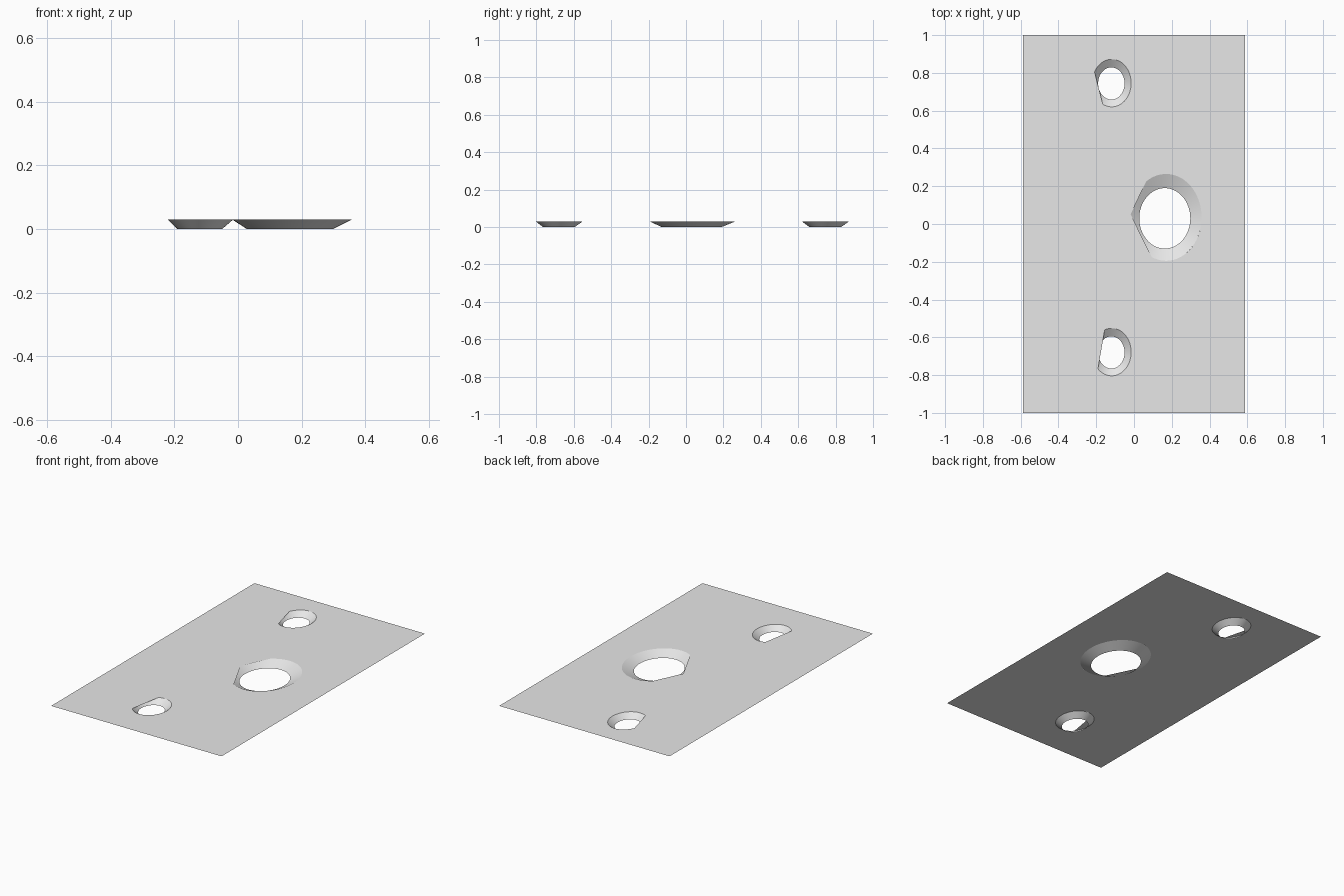
import bpy, bmesh
from math import sin, cos, radians
from mathutils import Vector

cube = bpy.data.objects.get("Cube")
if cube:
    bpy.data.objects.remove(cube, do_unlink=True)

HEIGHT = 0.03
HALF_X, HALF_Y = 0.587, 1.0
SEGMENTS = 64

grey = bpy.data.materials.new("light_grey")
grey.use_nodes = True
grey.diffuse_color = (0.8, 0.8, 0.8, 1)
grey.node_tree.nodes["Principled BSDF"].inputs["Base Color"].default_value = (0.8, 0.8, 0.8, 1)

# name: rim centre, rim radii, floor centre, floor radii, open arc start and end, extra corner angles
HOLES = {
    "centre_countersink": ((0.17, 0.035), (0.188, 0.23), (0.163, 0.03), (0.135, 0.16), -114, 124, [176]),
    "back_countersink": ((-0.118, 0.746), (0.103, 0.126), (-0.12, 0.744), (0.07, 0.085), -117, 152, []),
    "front_countersink": ((-0.118, -0.678), (0.103, 0.126), (-0.12, -0.68), (0.07, 0.085), -135, 111, []),
}


def ellipse_point(centre, radii, degrees, z):
    a = radians(degrees)
    return Vector((centre[0] + radii[0] * cos(a), centre[1] + radii[1] * sin(a), z))


def finish(name, bm):
    mesh = bpy.data.meshes.new(name)
    bm.to_mesh(mesh)
    bm.free()
    mesh.materials.append(grey)
    obj = bpy.data.objects.new(name, mesh)
    bpy.context.collection.objects.link(obj)
    return obj


def add_loop(bm, points):
    verts = [bm.verts.new(p) for p in points]
    return [bm.edges.new((v, verts[i - 1])) for i, v in enumerate(verts)]


# Thin sheet with three holes, each cut straight on its left side
bm = bmesh.new()
edges = add_loop(bm, [(sx * HALF_X, sy * HALF_Y, HEIGHT)
                      for sx, sy in ((-1, -1), (1, -1), (1, 1), (-1, 1))])
for centre, radii, _, _, start, end, corners in HOLES.values():
    steps = 40
    angles = [start + (end - start) * i / steps for i in range(steps + 1)] + corners
    edges += add_loop(bm, [ellipse_point(centre, radii, a, HEIGHT) for a in angles])
bmesh.ops.triangle_fill(bm, use_beauty=True, edges=edges, normal=(0, 0, 1))
for face in bm.faces:
    face.normal_update()
    if face.normal.z < 0:
        face.normal_flip()
finish("plate", bm)

# Sloping walls that taper down to each opening
for name, (centre, radii, low_centre, low_radii, *_) in HOLES.items():
    bm = bmesh.new()
    angles = [360 * i / SEGMENTS for i in range(SEGMENTS)]
    rim = [bm.verts.new(ellipse_point(centre, radii, a, HEIGHT)) for a in angles]
    low = [bm.verts.new(ellipse_point(low_centre, low_radii, a, 0)) for a in angles]
    for i in range(SEGMENTS):
        face = bm.faces.new((low[i - 1], rim[i - 1], rim[i], low[i]))
        face.smooth = True
    finish(name, bm)
